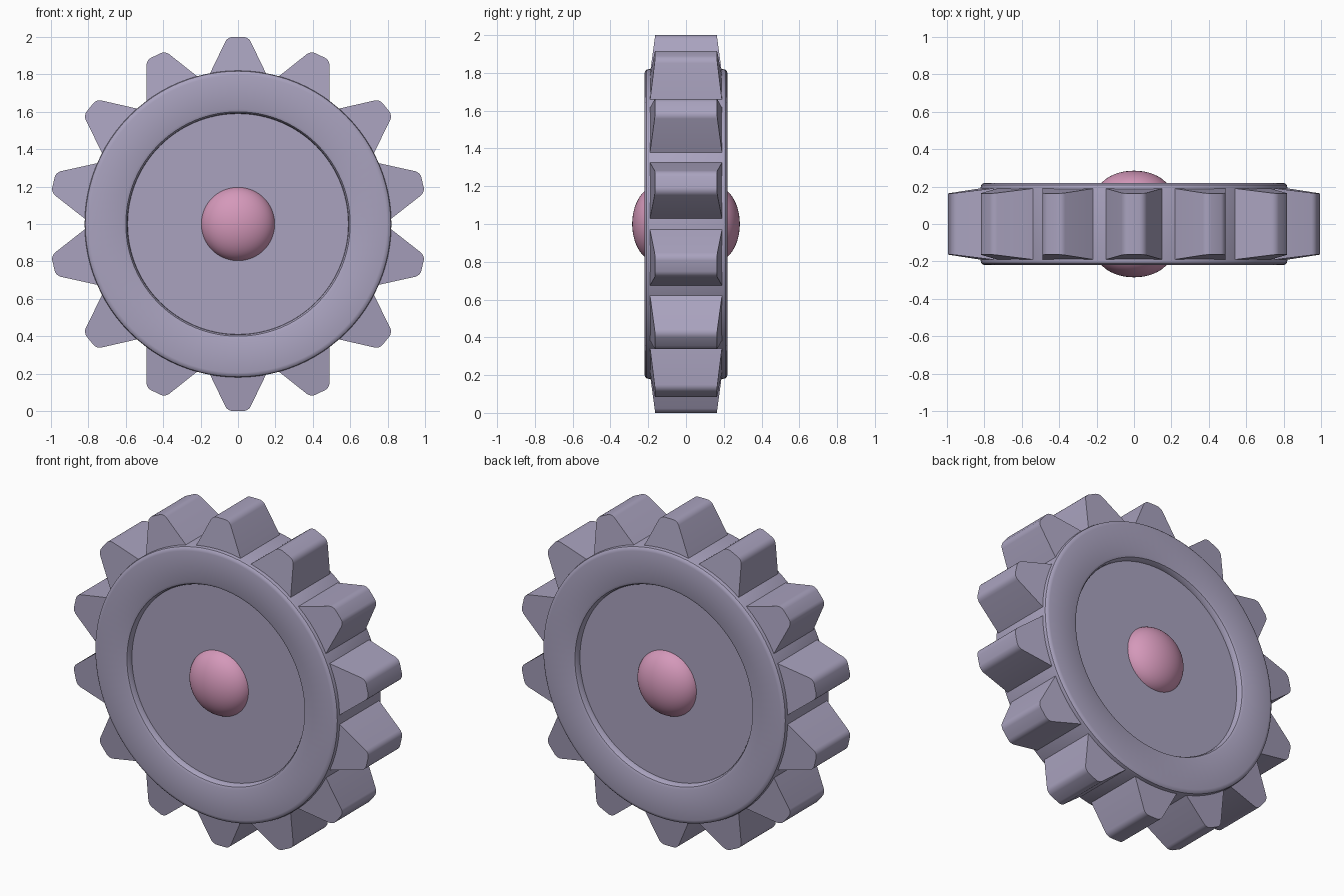
import bpy, bmesh, math
from mathutils import Matrix, Vector

cube = bpy.data.objects.get("Cube")
if cube:
    bpy.data.objects.remove(cube, do_unlink=True)

CENTRE = Vector((0, 0, 1))
TEETH = 14


def make_material(name, rgb):
    mat = bpy.data.materials.new(name)
    mat.use_nodes = True
    mat.diffuse_color = (*rgb, 1)
    mat.node_tree.nodes["Principled BSDF"].inputs["Base Color"].default_value = (*rgb, 1)
    return mat


def finish(name, bm, mat):
    """Turn the bmesh into a smooth shaded object."""
    bmesh.ops.recalc_face_normals(bm, faces=bm.faces)
    mesh = bpy.data.meshes.new(name)
    bm.to_mesh(mesh)
    bm.free()
    mesh.materials.append(mat)
    obj = bpy.data.objects.new(name, mesh)
    bpy.context.collection.objects.link(obj)
    obj.location = CENTRE
    bpy.ops.object.select_all(action='DESELECT')
    obj.select_set(True)
    bpy.context.view_layer.objects.active = obj
    bpy.ops.object.shade_smooth_by_angle(angle=math.radians(35))
    return obj


def lathe(name, half, mat, steps=96):
    """Spin a (radius, depth) half profile, mirrored in depth, about y."""
    points = half + [(r, -y) for r, y in reversed(half)]
    bm = bmesh.new()
    verts = [bm.verts.new((r, y, 0)) for r, y in points]
    edges = [bm.edges.new(pair) for pair in zip(verts, verts[1:])]
    bmesh.ops.spin(bm, geom=verts + edges, cent=(0, 0, 0), axis=(0, 1, 0),
                   angle=math.tau, steps=steps)
    bmesh.ops.remove_doubles(bm, verts=bm.verts, dist=0.0001)
    return finish(name, bm, mat)


def make_tooth(name, angle, mat):
    """Tapered block with a rounded tip, turned about the axle."""
    bm = bmesh.new()
    bmesh.ops.create_cube(bm, size=2)
    for v in bm.verts:
        top = v.co.z > 0
        half_width, half_depth, radius = (0.055, 0.163, 1.0) if top else (0.16, 0.193, 0.78)
        v.co = (v.co.x * half_width, v.co.y * half_depth, radius)
    tip_edges = [e for e in bm.edges
                 if all(v.co.z > 0.9 for v in e.verts)
                 and abs(e.verts[0].co.x - e.verts[1].co.x) < 0.01]
    bmesh.ops.bevel(bm, geom=tip_edges, offset=0.026, segments=4, profile=0.5,
                    affect='EDGES')
    turn = Matrix.Rotation(angle, 4, 'Y')
    bmesh.ops.transform(bm, matrix=Matrix.Diagonal((1.012, 1, 1, 1)) @ turn, verts=bm.verts)
    return finish(name, bm, mat)


metal = make_material("lavender_grey", (0.40, 0.365, 0.52))
pink = make_material("soft_pink", (0.66, 0.315, 0.49))

# Wheel with a raised rounded rim and a recessed disc on both sides
lathe("wheel_body", [(0, 0.18), (0.59, 0.18), (0.592, 0.2), (0.6, 0.214), (0.615, 0.22),
                     (0.795, 0.22), (0.808, 0.217), (0.817, 0.209), (0.82, 0.196)], metal)

# Hub domes on both sides, joined through the wheel
dome = [(0.2 * math.sin(a), 0.155 + 0.13 * math.cos(a))
        for a in (math.pi / 2 * i / 16 for i in range(17))]
lathe("hub", dome, pink, 64)

# Ring of teeth
for i in range(TEETH):
    make_tooth(f"tooth_{i + 1}", math.tau * i / TEETH, metal)
